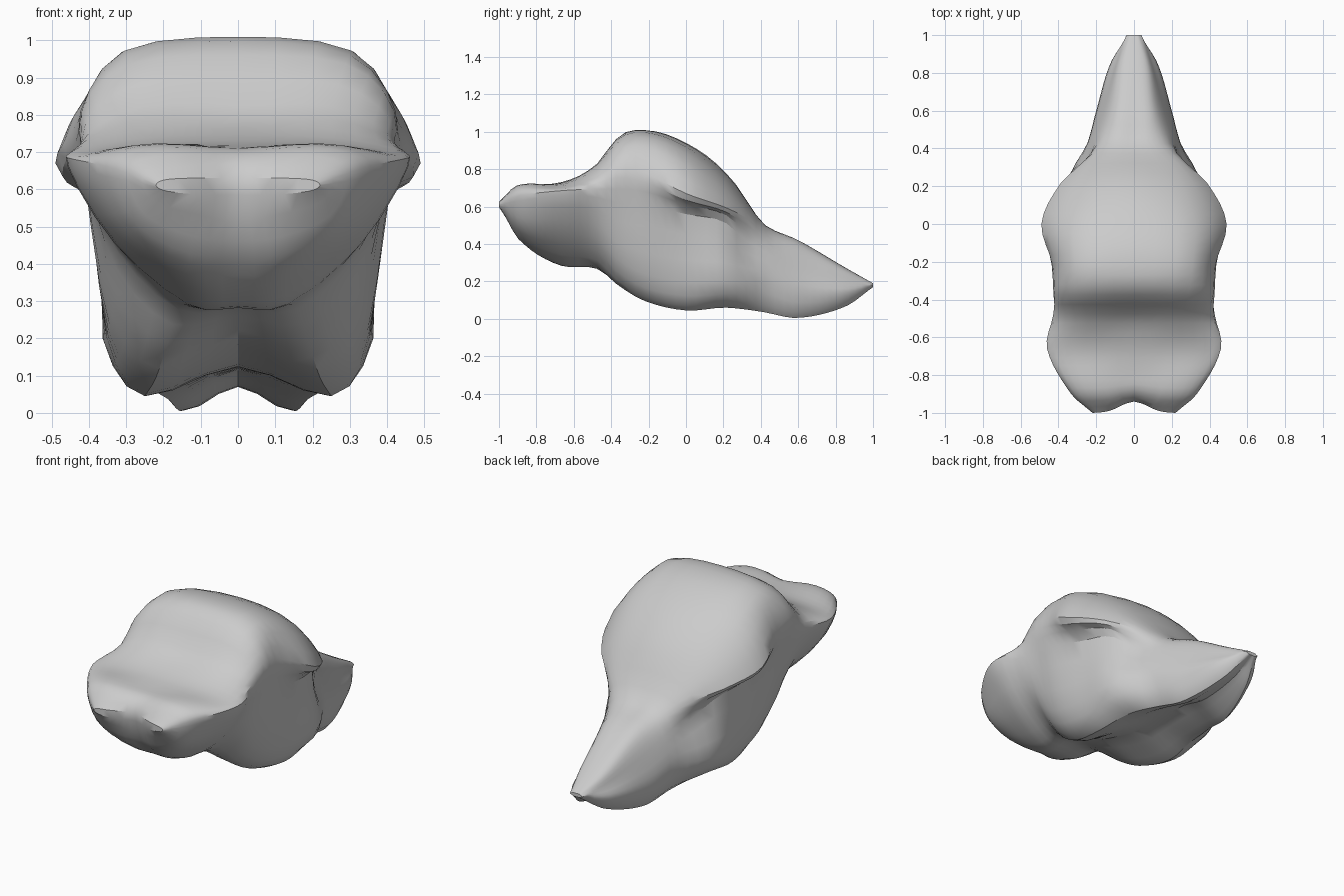
import bpy, bmesh, math

if "Cube" in bpy.data.objects:
    bpy.data.objects.remove(bpy.data.objects["Cube"])

# Centre-line outlines: (y, z) along the top and along the belly
TOP = [(-1, .63), (-.97, .67), (-.9, .705), (-.78, .715), (-.65, .735), (-.5, .80), (-.45, .86), (-.4, .93),
       (-.34, .99), (-.25, 1.01), (-.1, .985), (.1, .88), (.25, .74), (.34, .61), (.42, .5), (.6, .42),
       (.85, .275), (1, .19)]
BELLY = [(-1, .585), (-.97, .51), (-.9, .42), (-.68, .29), (-.5, .285), (-.37, .24), (-.2, .18), (0, .13),
         (.2, .12), (.42, .11), (.6, .07), (.85, .10), (1, .17)]

# Half sections: y, then (x, z) of shoulder, brow, under-brow, flank, lower edge
SECTIONS = [
    (-1.0, .13, .63, .20, .625, .22, .61, .19, .595, .09, .585),
    (-.90, .20, .715, .31, .69, .33, .63, .27, .50, .13, .425),
    (-.66, .25, .725, .42, .70, .455, .66, .33, .46, .13, .30),
    (-.48, .25, .82, .40, .75, .42, .65, .32, .43, .16, .28),
    (-.37, .29, .94, .42, .81, .40, .62, .325, .32, .19, .185),
    (-.22, .31, .97, .43, .78, .41, .61, .345, .24, .22, .095),
    (.00, .32, .885, .49, .67, .38, .56, .355, .20, .25, .045),
    (.20, .26, .74, .40, .60, .33, .52, .36, .20, .23, .06),
    (.32, .19, .61, .28, .54, .25, .42, .31, .20, .21, .05),
    (.42, .10, .50, .18, .46, .22, .36, .25, .20, .185, .035),
    (.60, .08, .415, .13, .37, .17, .27, .20, .14, .15, .005),
    (.85, .05, .27, .08, .25, .10, .20, .125, .14, .08, .065),
    (1.0, .02, .19, .03, .185, .04, .18, .03, .175, .02, .17)]


def sample(keys, y):
    """Smooth (cubic Hermite) value of a keyed curve at y."""
    n = len(keys)

    def slope(i):
        a, b = keys[max(i - 1, 0)], keys[min(i + 1, n - 1)]
        return (b[1] - a[1]) / (b[0] - a[0])
    i = 0
    while i < n - 2 and y > keys[i + 1][0]:
        i += 1
    (y0, v0), (y1, v1) = keys[i], keys[i + 1]
    h = y1 - y0
    t = (y - y0) / h
    return (v0 * (2*t**3 - 3*t*t + 1) + v1 * (3*t*t - 2*t**3)
            + h * (slope(i) * (t**3 - 2*t*t + t) + slope(i + 1) * (t**3 - t*t)))


def round_loop(pts, steps):
    """Catmull-Rom through a closed loop of 2D points."""
    out, n = [], len(pts)
    for i in range(n):
        p = [pts[(i + k - 1) % n] for k in range(4)]
        for s in range(steps):
            t = s / steps
            out.append(tuple(.5 * (2*b + (c - a)*t + (2*a - 5*b + 4*c - d)*t*t
                                   + (3*b - a - 3*c + d)*t**3)
                             for a, b, c, d in zip(*p)))
    return out


def ring_at(y):
    v = [sample([(s[0], s[k]) for s in SECTIONS], y) for k in range(1, 11)]
    half = list(zip(v[0::2], v[1::2]))
    loop = [(0, sample(TOP, y))] + half + [(0, sample(BELLY, y))]
    loop += [(-x, z) for x, z in reversed(half)]
    return round_loop(loop, 3)


# Skin lofted through the sections, with a notch in the middle of the snout
bm = bmesh.new()
ROWS = 44
rings = []
for r in range(ROWS + 1):
    y = -math.cos(math.pi * r / ROWS) * .35 + (2 * r / ROWS - 1) * .65
    notch = max(0, min(1, (-.8 - y) / .2))
    rings.append([bm.verts.new((x, y + .06 * notch * math.exp(-(x / .1)**2), max(z, 0)))
                  for x, z in ring_at(y)])
n = len(rings[0])
for a, b in zip(rings, rings[1:]):
    for i in range(n):
        j = (i + 1) % n
        bm.faces.new((a[i], a[j], b[j], b[i]))

# End caps: upright strips between the upper and lower halves of each end ring
for ring in (rings[0], rings[-1]):
    for side in (1, -1):
        for i in range(n // 4):
            ids = (i, i + 1, n // 2 - i - 1, n // 2 - i)
            bm.faces.new(list(dict.fromkeys(ring[side * k] for k in ids)))
bmesh.ops.recalc_face_normals(bm, faces=bm.faces)

mesh = bpy.data.meshes.new("animal_head")
bm.to_mesh(mesh)
bm.free()
head = bpy.data.objects.new("animal_head", mesh)
bpy.context.collection.objects.link(head)

bpy.context.view_layer.objects.active = head
head.select_set(True)
bpy.ops.object.shade_smooth_by_angle(angle=math.radians(30))
